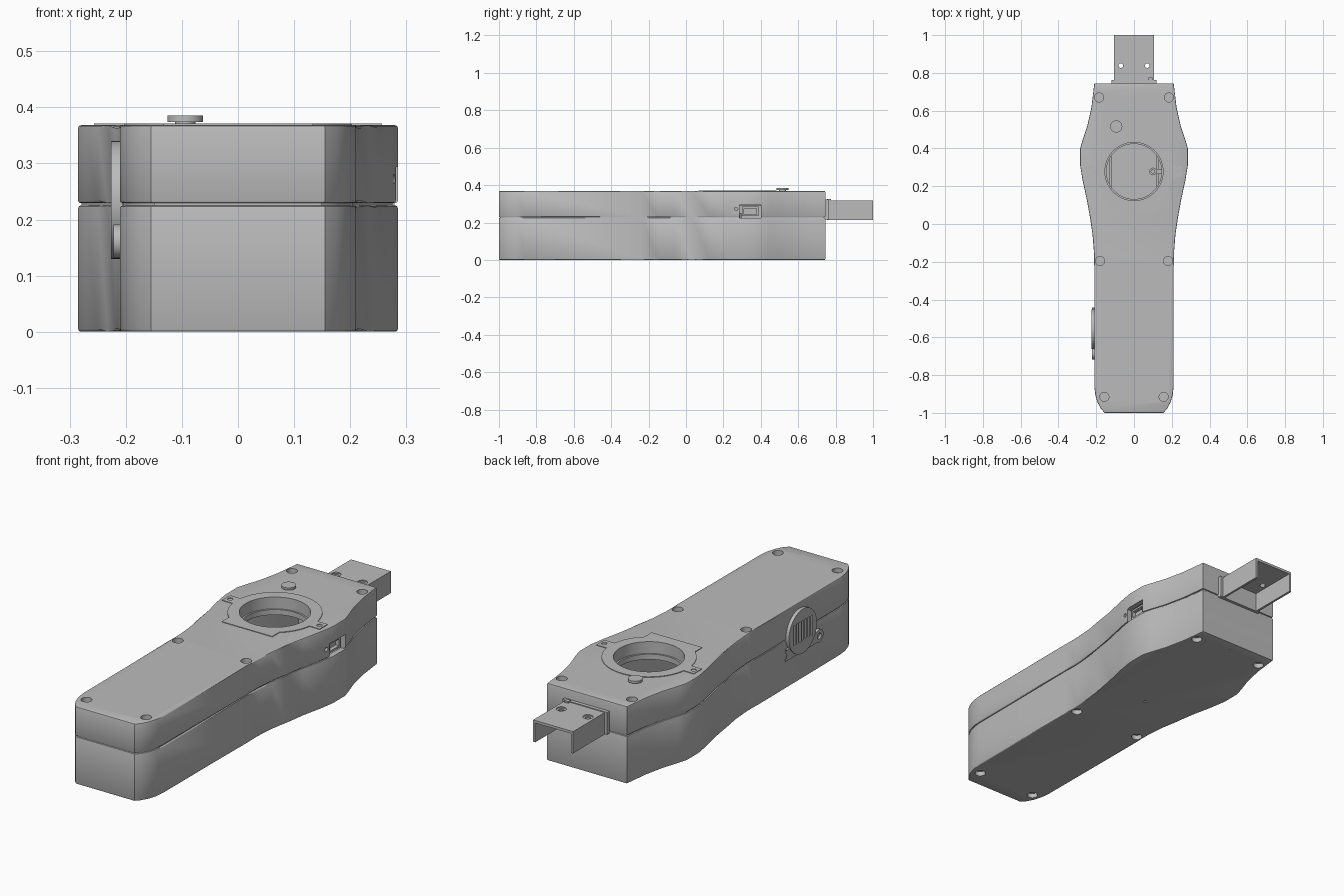
import bpy, bmesh, math
from mathutils import Matrix, Vector

if "Cube" in bpy.data.objects:
    bpy.data.objects.remove(bpy.data.objects["Cube"], do_unlink=True)

GREY = (0.5, 0.5, 0.5, 1)
mat = bpy.data.materials.new("plain grey plastic")
mat.use_nodes = True
mat.diffuse_color = GREY
bsdf = next(n for n in mat.node_tree.nodes if n.type == 'BSDF_PRINCIPLED')
bsdf.inputs["Base Color"].default_value = GREY


def make(name, bm):
    bmesh.ops.recalc_face_normals(bm, faces=bm.faces)
    me = bpy.data.meshes.new(name)
    bm.to_mesh(me)
    bm.free()
    ob = bpy.data.objects.new(name, me)
    me.materials.append(mat)
    bpy.context.collection.objects.link(ob)
    return ob


def box(name, x, y, z):
    """Box from three (low, high) ranges."""
    bm = bmesh.new()
    bmesh.ops.create_cube(bm, size=1)
    for v in bm.verts:
        v.co = [(lo + hi) / 2 + c * (hi - lo) for c, (lo, hi) in zip(v.co, (x, y, z))]
    return make(name, bm)


def cyl(name, r, a, b, n=32):
    """Cylinder between two points."""
    a, b = Vector(a), Vector(b)
    d = b - a
    bm = bmesh.new()
    m = Matrix.Translation((a + b) / 2) @ d.to_track_quat('Z', 'Y').to_matrix().to_4x4()
    bmesh.ops.create_cone(bm, cap_ends=True, segments=n, radius1=r, radius2=r,
                          depth=d.length, matrix=m)
    return make(name, bm)


def upright(name, r, x, y, z0, z1, n=32):
    return cyl(name, r, (x, y, z0), (x, y, z1), n)


def combine(ob, others, op='DIFFERENCE'):
    """Boolean the other objects into ob, then discard them."""
    for o in others:
        mod = ob.modifiers.new("bool", 'BOOLEAN')
        mod.operation, mod.solver, mod.object = op, 'EXACT', o
    dg = bpy.context.evaluated_depsgraph_get()
    me = bpy.data.meshes.new_from_object(ob.evaluated_get(dg))
    ob.modifiers.clear()
    ob.data = me
    for o in others:
        bpy.data.objects.remove(o, do_unlink=True)
    return ob


# Handle outline, one side from the back end to the front end
SIDE = [(.21, .745), (.225, .62), (.247, .52), (.272, .445), (.285, .40), (.285, .31),
        (.272, .23), (.25, .13), (.232, .03), (.219, -.06), (.212, -.15), (.21, -.24),
        (.21, -.86), (.205, -.905), (.193, -.945), (.175, -.978), (.155, -1)]


def slab(name, z0, z1, inset=0, bevel=0):
    pts = [(x - inset, max(min(y, .745 - inset), inset - 1)) for x, y in SIDE]
    pts += [(-x, y) for x, y in reversed(pts)]
    bm = bmesh.new()
    f = bm.faces.new([bm.verts.new((x, y, z0)) for x, y in pts])
    res = bmesh.ops.extrude_face_region(bm, geom=[f])
    for v in res['geom']:
        if isinstance(v, bmesh.types.BMVert):
            v.co.z = z1
    if bevel:
        rim = [e for e in bm.edges if abs(e.verts[0].co.z - e.verts[1].co.z) < 1e-5]
        bmesh.ops.bevel(bm, geom=rim, offset=bevel, segments=2, profile=.5, affect='EDGES')
    return make(name, bm)


SCREWS = [(s * x, y) for x, y in ((.185, .67), (.18, -.195), (.157, -.915)) for s in (1, -1)]
CY = .278          # centre of the round opening
TOP, SEAM = .368, .227

# Upper and lower shells, hollow, with stepped screw holes
upper = slab("upper_shell", SEAM + .002, TOP, bevel=.005)
cuts = [slab("cut", SEAM - .05, TOP - .03, inset=.025),
        upright("cut", .154, 0, CY, .2, .5, 64),
        box("cut", (.25, .35), (.287, .4), (.2, .294)),
        cyl("cut", .009, (.24, .268, .272), (.35, .268, .272), 16)]
for x, y in SCREWS:
    cuts += [upright("cut", .024, x, y, TOP - .022, .5, 24),
             upright("cut", .013, x, y, TOP - .028, .5, 24)]
combine(upper, cuts)

lower = slab("lower_shell", 0, SEAM - .002, bevel=.005)
cuts = [slab("cut", .03, SEAM + .05, inset=.025)]
for x, y in SCREWS:
    cuts += [upright("cut", .024, x, y, -.1, .022, 24),
             upright("cut", .013, x, y, -.1, .028, 24)]
cuts += [upright("cut", .006, 0, y, -.1, .025, 12) for y in (.08, .69)]
combine(lower, cuts)

# Inner lip closing the seam
lip = slab("seam_lip", SEAM - .015, SEAM + .015, inset=.006)
combine(lip, [slab("cut", 0, .5, inset=.028),
              box("cut", (.2, .35), (.287, .4), (.2, .294))])

# Flat bezel plate with a foot and two screw ears
bezel = upright("bezel_plate", .205, 0, CY, TOP - .004, TOP + .003, 64)
zr = (TOP - .004, TOP + .003)
combine(bezel, [box("foot", (-.133, .133), (.068, .2), zr),
                box("ears", (-.257, .257), (CY - .03, CY + .03), zr)], 'UNION')
combine(bezel, [upright("cut", .154, 0, CY, .2, .5, 64)] +
        [upright("cut", .012, s * .235, CY, .2, .5, 16) for s in (1, -1)])

# Sleeve and ledge inside the opening
sleeve = upright("opening_sleeve", .168, 0, CY, .29, .345, 64)
combine(sleeve, [upright("cut", .154, 0, CY, .315, .5, 64),
                 upright("cut", .146, 0, CY, .2, .5, 64)])

# Inner ribs, screw post and bracket seen through the opening
for s, side in ((1, "left"), (-1, "right")):
    box(side + "_inner_rib", (s * .125 - .005, s * .125 + .005), (.1, .45), (.025, .2))
post = upright("inner_post", .02, .1, CY, .025, .25)
combine(post, [upright("cut", .009, .1, CY, .2, .3, 16)])
box("post_bracket", (.118, .15), (CY - .012, CY + .012), (.2, .24))

# Push button
button = upright("button_cap", .032, -.094, .516, .374, .385)
upright("button_stem", .018, -.094, .516, .33, .376)

# Charging socket in the left side
socket = box("charging_socket", (.22, .268), (.3, .388), (.235, .285))
combine(socket, [box("cut", (.25, .3), (.31, .378), (.244, .276))])

# Round grille cover on the right side, with two screw ears
GY = -.557
grille = cyl("grille_cover", .105, (-.205, GY, .235), (-.226, GY, .235), 48)
parts = [box("bar", (-.222, -.205), (GY - .13, GY + .13), (.135, .185))]
parts += [cyl("ear", .03, (-.205, GY + s * .13, .161), (-.222, GY + s * .13, .161))
          for s in (1, -1)]
combine(grille, parts, 'UNION')
combine(grille, [box("cut", (-.3, -.216), (GY + i * .022 - .006, GY + i * .022 + .006),
                     (.19, .285)) for i in range(-3, 4)] +
        [cyl("cut", .014, (-.3, GY + s * .13, .161), (-.212, GY + s * .13, .161), 20)
         for s in (1, -1)])

# Back connector: flange and a channel open at the back and underneath
flange = box("connector_flange", (-.118, .118), (.74, .762), (.216, .322))
combine(flange, [box("cut", (-.07, .07), (.75, .8), (.235, .29))])
channel = box("connector_channel", (-.105, .105), (.755, 1), (.214, .318))
cuts = [box("cut", (-.094, .094), (.762, 1.1), (.1, .306))]
for s in (1, -1):
    cuts += [upright("cut", .022, s * .07, .838, .313, .4, 24),
             upright("cut", .012, s * .07, .838, .29, .4, 24)]
combine(channel, cuts)
box("flange_latch", (.078, .098), (.755, .775), (.3, .326))

# Smooth shading with sharp edges kept
bpy.ops.object.select_all(action='DESELECT')
for ob in bpy.context.collection.objects:
    if ob.type == 'MESH':
        ob.select_set(True)
        bpy.context.view_layer.objects.active = ob
bpy.ops.object.shade_smooth_by_angle(angle=math.radians(30))
